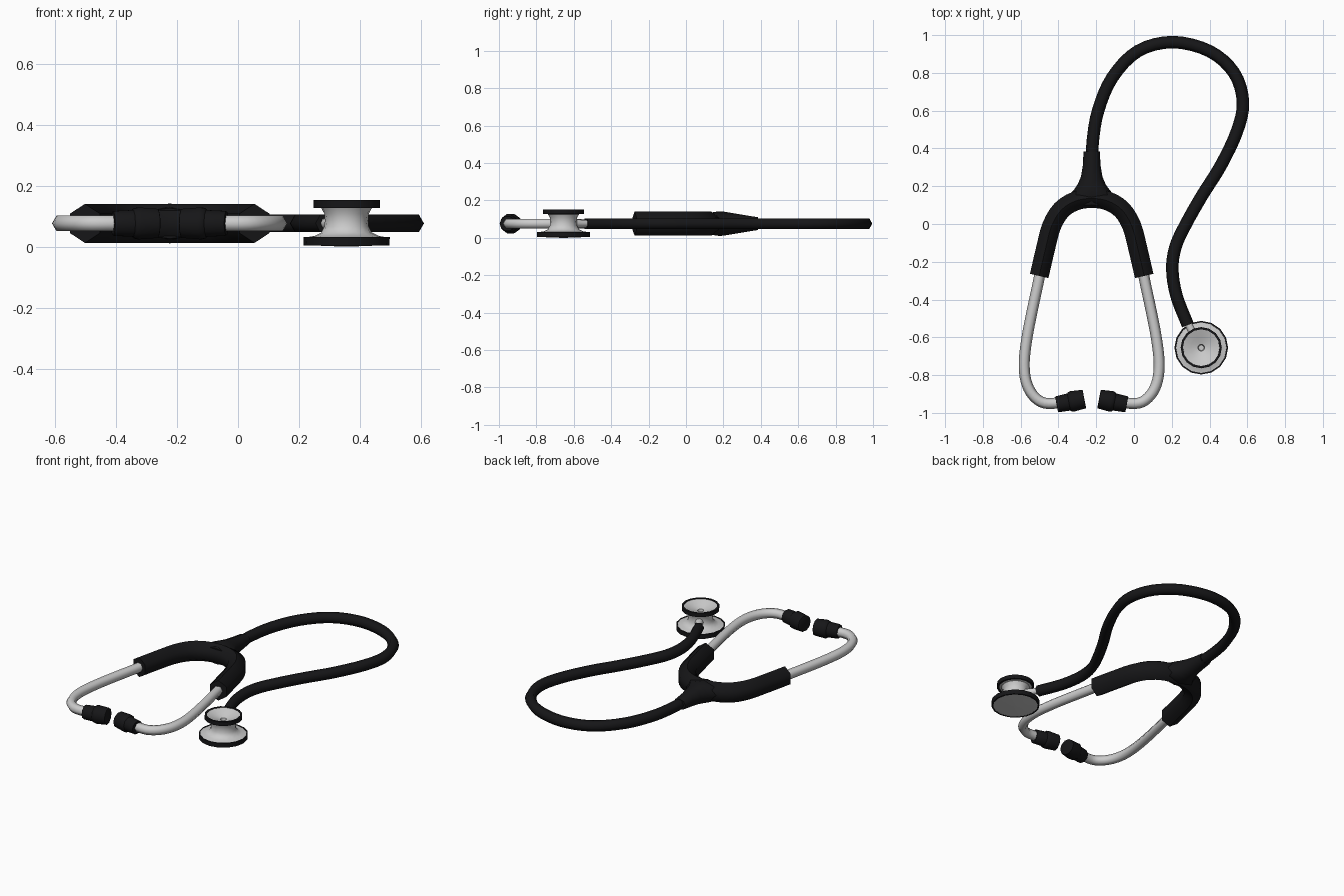
import bpy, bmesh
from math import sin, cos, pi, radians
from mathutils import Vector

if "Cube" in bpy.data.objects:
    bpy.data.objects.remove(bpy.data.objects["Cube"])

Z = 0.076      # height of the plane every tube lies in
CX = -0.224    # symmetry line of the headset


def material(name, col):
    m = bpy.data.materials.new(name)
    m.diffuse_color = (*col, 1)
    m.use_nodes = True
    m.node_tree.nodes["Principled BSDF"].inputs["Base Color"].default_value = m.diffuse_color
    return m


BLACK = material("black_rubber", (0.008, 0.008, 0.009))
METAL = material("metal", (0.55, 0.55, 0.55))


def loft(name, rings, mat, cap=True, loop=False, angle=50):
    """Skin a list of equal-sized rings of points."""
    bm = bmesh.new()
    vs = [[bm.verts.new(p) for p in r] for r in rings]
    n = len(rings[0])
    pairs = list(zip(vs, vs[1:])) + ([(vs[-1], vs[0])] if loop else [])
    for a, b in pairs:
        for i in range(n):
            j = (i + 1) % n
            bm.faces.new((a[i], a[j], b[j], b[i]))
    if cap and not loop:
        bm.faces.new(vs[0])
        bm.faces.new(vs[-1])
    bmesh.ops.recalc_face_normals(bm, faces=bm.faces)
    me = bpy.data.meshes.new(name)
    bm.to_mesh(me)
    bm.free()
    ob = bpy.data.objects.new(name, me)
    bpy.context.collection.objects.link(ob)
    me.materials.append(mat)
    bpy.ops.object.select_all(action='DESELECT')
    ob.select_set(True)
    bpy.context.view_layer.objects.active = ob
    bpy.ops.object.shade_smooth_by_angle(angle=radians(angle))
    return ob


def spline(pts, steps):
    """Catmull-Rom curve through 2D points."""
    p = [Vector(q) for q in pts]
    p = [2 * p[0] - p[1]] + p + [2 * p[-1] - p[-2]]
    out = []
    for i in range(1, len(p) - 2):
        a, b, c, d = p[i - 1:i + 3]
        for k in range(steps):
            t = k / steps
            out.append(0.5 * (2 * b + (c - a) * t + (2 * a - 5 * b + 4 * c - d) * t * t
                              + (3 * b - a - 3 * c + d) * t ** 3))
    return out + [p[-2]]


def sweep(name, path, radii, sides, mat, phase=0.0, angle=65):
    """Tube along a flat path; radii is one number or (width, height) per point."""
    path = [Vector(q) for q in path]
    rings = []
    for i, p in enumerate(path):
        t = (path[min(i + 1, len(path) - 1)] - path[max(i - 1, 0)]).normalized()
        w, h = (radii, radii) if isinstance(radii, float) else radii[i]
        ring = []
        for k in range(sides):
            a = 2 * pi * k / sides + phase
            ring.append((p.x - t.y * w * cos(a), p.y + t.x * w * cos(a), Z + h * sin(a)))
        rings.append(ring)
    return loft(name, rings, mat, angle=angle)


def lathe(name, centre, profile, mat, sides=16, loop=False):
    rings = [[(centre[0] + r * cos(2 * pi * k / sides), centre[1] + r * sin(2 * pi * k / sides), z)
              for k in range(sides)] for r, z in profile]
    return loft(name, rings, mat, loop=loop, angle=40)


# Long rubber hose
hose = [(-0.22, 0.34), (-0.218, 0.44), (-0.19, 0.6), (-0.115, 0.775), (0.02, 0.915), (0.205, 0.963),
        (0.40, 0.915), (0.53, 0.80), (0.577, 0.645), (0.545, 0.49), (0.46, 0.31), (0.36, 0.15),
        (0.275, 0.0), (0.22, -0.12), (0.203, -0.24), (0.225, -0.38), (0.285, -0.535)]
sweep("hose", spline(hose, 4), 0.033, 6, BLACK)

# Rubber yoke: arch with two arms, and the flared stem that takes the hose
half = [(-0.278, -0.275), (-0.243, -0.125), (-0.212, -0.01), (-0.16, 0.075), (-0.085, 0.122)]
arch = [(CX + x, y) for x, y in half] + [(CX, 0.135)] + [(CX - x, y) for x, y in reversed(half)]
sweep("yoke_arch", spline(arch, 3), [(0.058, 0.064)] * 31, 6, BLACK, phase=pi / 6)
stem = [(0.10, 0.155, 0.05), (0.15, 0.122, 0.062), (0.18, 0.095, 0.066), (0.21, 0.074, 0.063),
        (0.25, 0.057, 0.056), (0.31, 0.047, 0.046), (0.385, 0.043, 0.034)]
sweep("yoke_stem", [(CX, y) for y, w, h in stem], [(w, h) for y, w, h in stem], 8, BLACK)

# Metal ear tubes and rubber ear tips, left and right
tube = [(-0.268, -0.23), (-0.283, -0.31), (-0.315, -0.46), (-0.342, -0.60), (-0.357, -0.73),
        (-0.348, -0.83), (-0.312, -0.905), (-0.25, -0.948), (-0.15, -0.945)]
tip = [(0.0, 0.040), (0.006, 0.043), (0.066, 0.046), (0.072, 0.052), (0.085, 0.055),
       (0.148, 0.050), (0.150, 0.046)]
for s, side in ((1, "left"), (-1, "right")):
    sweep("ear_tube_" + side, spline([(CX + s * x, y) for x, y in tube], 4), 0.029, 6, METAL)
    axis = [(CX + s * (-0.186 + 0.982 * d), -0.955 + 0.19 * d) for d, r in tip]
    sweep("ear_tip_" + side, axis, [(r, r) for d, r in tip], 10, BLACK, angle=40)

# Chest piece: turned metal body, diaphragm, two rubber rims and the hose connector
C = (0.356, -0.655)
lathe("chest_body", C, [(0.135, 0.012), (0.135, 0.030), (0.105, 0.035), (0.083, 0.046), (0.073, 0.065),
                        (0.071, 0.085), (0.073, 0.108), (0.083, 0.126), (0.099, 0.130), (0.099, 0.149),
                        (0.092, 0.147), (0.055, 0.131), (0.018, 0.120), (0.014, 0.095)], METAL)
lathe("diaphragm", C, [(0.134, 0.012), (0.132, 0.005), (0.07, 0.002), (0.01, 0.0)], METAL)
lathe("diaphragm_rim", C, [(0.131, 0.004), (0.141, 0.004), (0.142, 0.032), (0.134, 0.032)], BLACK, loop=True)
lathe("bell_rim", C, [(0.096, 0.127), (0.109, 0.127), (0.109, 0.152), (0.097, 0.152)], BLACK, loop=True)
sweep("hose_connector", [(0.333, -0.61), (0.305, -0.565), (0.278, -0.51)],
      [(0.026, 0.026), (0.021, 0.021), (0.018, 0.018)], 8, METAL)
